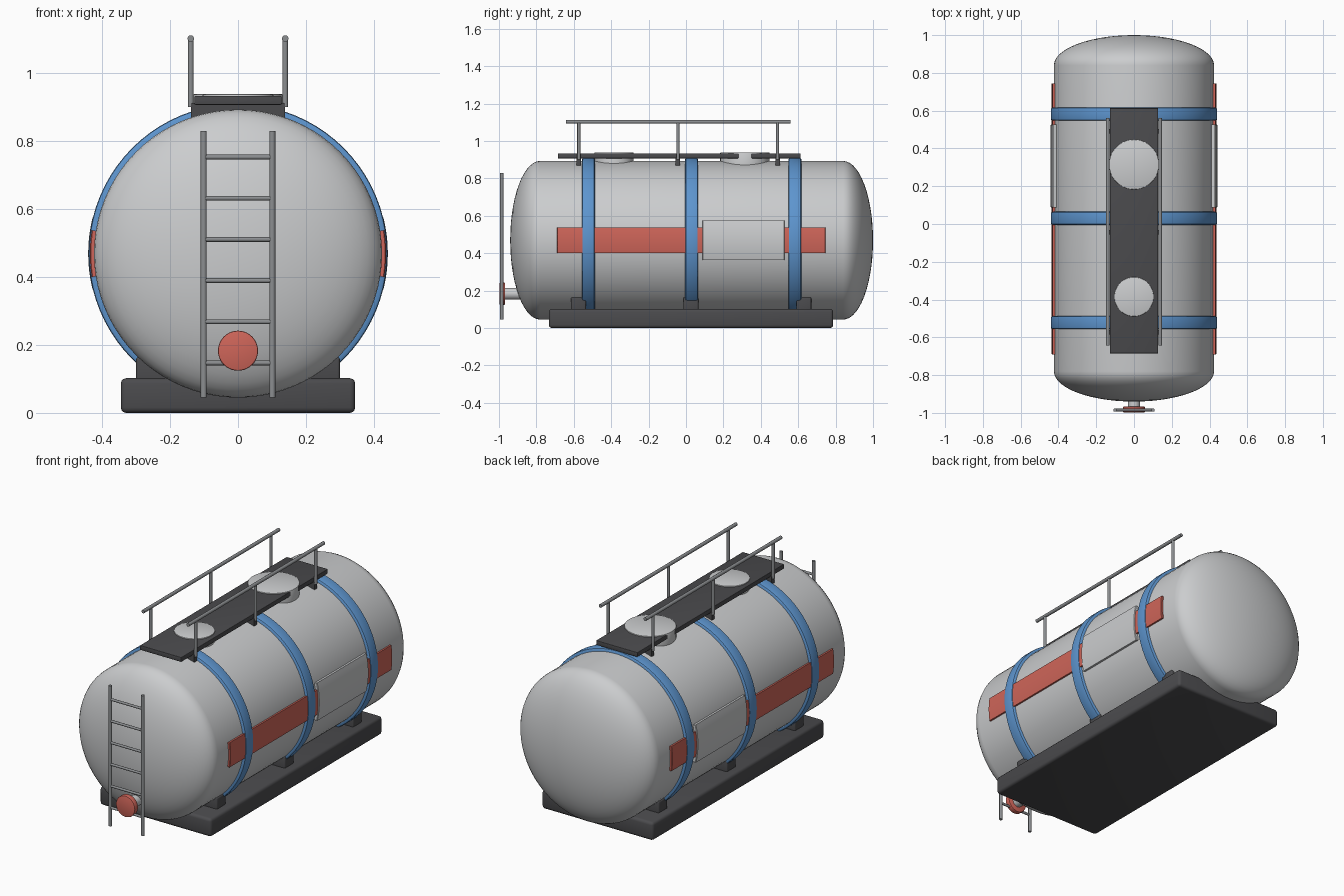
import bpy, bmesh
from math import sin, cos, pi, asin, sqrt
from mathutils import Vector

if "Cube" in bpy.data.objects:
    bpy.data.objects.remove(bpy.data.objects["Cube"], do_unlink=True)


def material(name, r, g, b):
    m = bpy.data.materials.new(name)
    m.use_nodes = True
    m.diffuse_color = (r, g, b, 1)
    bsdf = next(n for n in m.node_tree.nodes if n.type == 'BSDF_PRINCIPLED')
    bsdf.inputs["Base Color"].default_value = (r, g, b, 1)
    return m


SHELL = material("light_grey", 0.60, 0.61, 0.62)
DARK = material("dark_grey", 0.07, 0.07, 0.075)
STEEL = material("steel_grey", 0.26, 0.27, 0.28)
BLUE = material("blue", 0.11, 0.30, 0.62)
RED = material("red", 0.62, 0.13, 0.10)

AXIS_Z = 0.469    # height of the tank axis
RADIUS = 0.424
MID_Y = 0.03      # middle of the tank along y


def finish(name, bm, mat, smooth=True):
    bmesh.ops.recalc_face_normals(bm, faces=bm.faces)
    mesh = bpy.data.meshes.new(name)
    bm.to_mesh(mesh)
    bm.free()
    mesh.materials.append(mat)
    ob = bpy.data.objects.new(name, mesh)
    bpy.context.collection.objects.link(ob)
    if smooth:
        bpy.ops.object.select_all(action='DESELECT')
        ob.select_set(True)
        bpy.context.view_layer.objects.active = ob
        bpy.ops.object.shade_smooth_by_angle(angle=0.6)
    return ob


def sweep(name, profile, mat, start=0.0, end=2 * pi, steps=80, loop=True):
    """Turn an (r, y) profile about the tank axis; angle 0 points to +x."""
    bm = bmesh.new()
    full = end - start > 6.28
    rings = []
    for i in range(steps if full else steps + 1):
        a = start + (end - start) * i / steps
        rings.append([bm.verts.new((r * cos(a), y, AXIS_Z + r * sin(a))) for r, y in profile])
    pairs = list(zip(rings, rings[1:]))
    if full:
        pairs.append((rings[-1], rings[0]))
    n = len(profile)
    for p, q in pairs:
        for j in range(n if loop else n - 1):
            k = (j + 1) % n
            bm.faces.new((p[j], p[k], q[k], q[j]))
    if not full:
        bm.faces.new(rings[0])
        bm.faces.new(rings[-1])
    bmesh.ops.remove_doubles(bm, verts=bm.verts, dist=0.0001)
    return finish(name, bm, mat)


def rod(name, a, b, radius, mat, segments=16, bevel=0.0):
    a, b = Vector(a), Vector(b)
    bm = bmesh.new()
    bmesh.ops.create_cone(bm, cap_ends=True, segments=segments, radius1=radius,
                          radius2=radius, depth=(b - a).length)
    if bevel:
        rims = [e for e in bm.edges if abs(e.verts[0].co.z - e.verts[1].co.z) < 1e-5]
        bmesh.ops.bevel(bm, geom=rims, offset=bevel, segments=2, affect='EDGES', profile=0.5)
    turn = Vector((0, 0, 1)).rotation_difference(b - a)
    for v in bm.verts:
        v.co = turn @ v.co + (a + b) / 2
    return finish(name, bm, mat)


def box(name, low, high, mat, bevel=0.0):
    low, high = Vector(low), Vector(high)
    bm = bmesh.new()
    bmesh.ops.create_cube(bm, size=1)
    for v in bm.verts:
        v.co = (low + high) / 2 + v.co * (high - low)
    if bevel:
        bmesh.ops.bevel(bm, geom=bm.edges[:], offset=bevel, segments=3, affect='EDGES', profile=0.5)
    return finish(name, bm, mat, bool(bevel))


# Tank body with elliptical ends
half, dome, steps = 0.81, 0.16, 14
end = [(RADIUS * sin(pi / 2 * i / steps), half + dome * cos(pi / 2 * i / steps))
       for i in range(steps + 1)]
body = [(r, MID_Y + y) for r, y in end] + [(r, MID_Y - y) for r, y in reversed(end)]
sweep("tank_body", body, SHELL, loop=False)

# Straps around the tank
for label, y in (("front", -0.522), ("middle", 0.03), ("rear", 0.582)):
    w = 0.035
    ring = [(0.41, y - w), (0.432, y - w), (0.438, y - w + 0.004), (0.44, y - w + 0.012),
            (0.44, y + w - 0.012), (0.438, y + w - 0.004), (0.432, y + w), (0.41, y + w)]
    sweep(label + "_strap", ring, BLUE)

# Base and saddles
box("base", (-0.345, -0.733, 0), (0.345, 0.787, 0.102), DARK, 0.016)
for label, y in (("front", -0.575), ("middle", 0.026), ("rear", 0.63)):
    box(label + "_saddle", (-0.3, y - 0.04, 0.08), (0.3, y + 0.04, 0.165), DARK, 0.008)


# Curved stripes and blank panels on both flanks
def flank(name, y0, y1, r, half_height, mat, centre):
    a = asin(half_height / r)
    shape = [(0.415, y0), (r - 0.003, y0), (r, y0 + 0.003),
             (r, y1 - 0.003), (r - 0.003, y1), (0.415, y1)]
    sweep(name, shape, mat, centre - a, centre + a, 12)


for side, centre in (("left", 0), ("right", pi)):
    flank(side + "_stripe", -0.69, 0.745, 0.436, 0.069, RED, centre)
    flank(side + "_panel", 0.087, 0.527, 0.441, 0.106, SHELL, centre)

# Walkway and hatches
box("walkway", (-0.128, -0.685, 0.907), (0.128, 0.613, 0.933), DARK, 0.003)
rod("rear_hatch", (0, 0.315, 0.82), (0, 0.315, 0.938), 0.132, SHELL, 48, 0.003)
rod("front_hatch", (0, -0.385, 0.82), (0, -0.385, 0.938), 0.104, SHELL, 48, 0.003)

# Handrails
posts = (-0.573, -0.043, 0.49)
for y in posts:
    box("walkway_bracket", (-0.138, y - 0.012, 0.865), (0.138, y + 0.012, 0.912), DARK)
for side, x in (("left", 0.139), ("right", -0.139)):
    rod(side + "_handrail", (x, -0.642, 1.102), (x, 0.56, 1.102), 0.0095, STEEL)
    for y in posts:
        rod(side + "_rail_post", (x, y, 0.9), (x, y, 1.1), 0.0085, STEEL)

# Ladder
LADDER_Y = -0.985
for side, x in (("left", 0.101), ("right", -0.101)):
    rod(side + "_ladder_rail", (x, LADDER_Y, 0.045), (x, LADDER_Y, 0.83), 0.009, STEEL)
for i in range(6):
    z = 0.147 + 0.1212 * i
    rod("ladder_rung", (-0.101, LADDER_Y, z), (0.101, LADDER_Y, z), 0.007, STEEL, 12)

# Outlet pipe and cap
rod("outlet_pipe", (0, -0.85, 0.183), (0, -0.975, 0.183), 0.031, SHELL, 32)
rod("outlet_cap", (0, -0.967, 0.183), (0, -0.997, 0.183), 0.059, RED, 40, 0.004)
